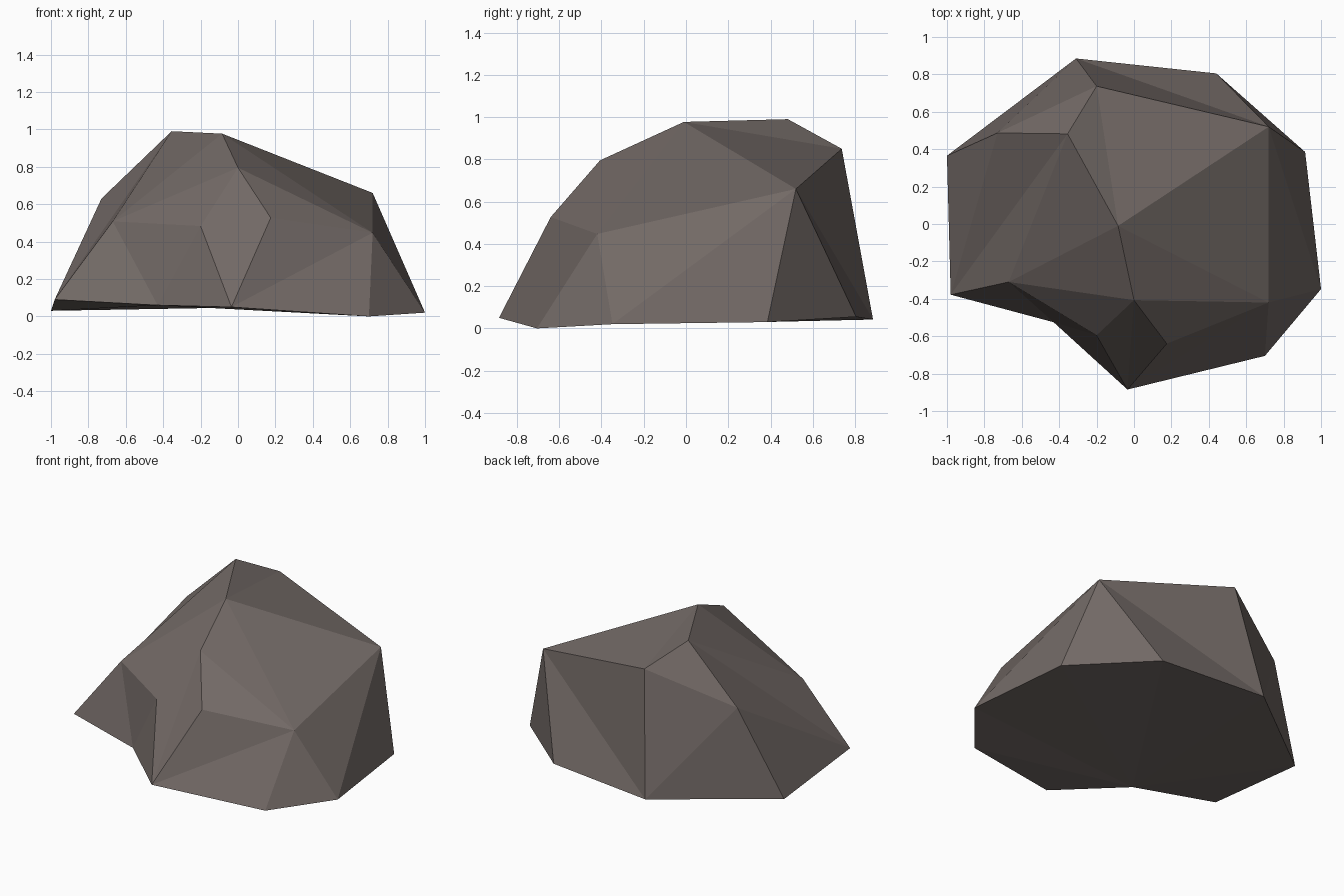
import bpy, bmesh

if "Cube" in bpy.data.objects:
    bpy.data.objects.remove(bpy.data.objects["Cube"])

# Ground outline of the rock, anticlockwise seen from above
base = dict(
    a=(-1.0, .365, .03), b=(-.98, -.378, .09), c=(-.43, -.525, .06),
    d=(-.035, -.885, .05), e=(.70, -.705, 0), f=(1.0, -.348, .02),
    g=(.915, .385, .03), h=(.44, .805, .055), i=(-.31, .885, .042))

# Chipped corners of the shoulder and crown
crown = dict(
    k=(-.67, -.31, .508), l=(-.20, -.595, .483), m=(0, -.407, .795),
    n=(.175, -.64, .527), o=(.72, -.42, .447), p=(.72, .52, .66),
    q=(-.085, -.01, .977), r=(-.355, .482, .99), s=(-.20, .737, .85),
    t=(-.73, .487, .63))

# Facets, named by their corners; each is split as a fan from its first corner
facets = ["cdefghiab"]                   # underside
facets += "bck cdlk dnml deon".split()   # front
facets += "efo fgpo".split()             # right
facets += "ghp ihps".split()             # back
facets += "iats abt btrk rts".split()    # left
facets += "klmqr opqmn qpsr".split()     # top

bm = bmesh.new()
corner = {name: bm.verts.new(co) for name, co in (base | crown).items()}
for first, *rest in facets:
    for one, two in zip(rest, rest[1:]):
        bm.faces.new([corner[first], corner[one], corner[two]])
bmesh.ops.recalc_face_normals(bm, faces=bm.faces)

mesh = bpy.data.meshes.new("rock")
bm.to_mesh(mesh)
bm.free()
rock = bpy.data.objects.new("rock", mesh)
bpy.context.collection.objects.link(rock)

# Warm grey stone
stone = bpy.data.materials.new("warm grey stone")
stone.diffuse_color = (.168, .141, .131, 1)
stone.use_nodes = True
stone.node_tree.nodes["Principled BSDF"].inputs["Base Color"].default_value = stone.diffuse_color
mesh.materials.append(stone)
